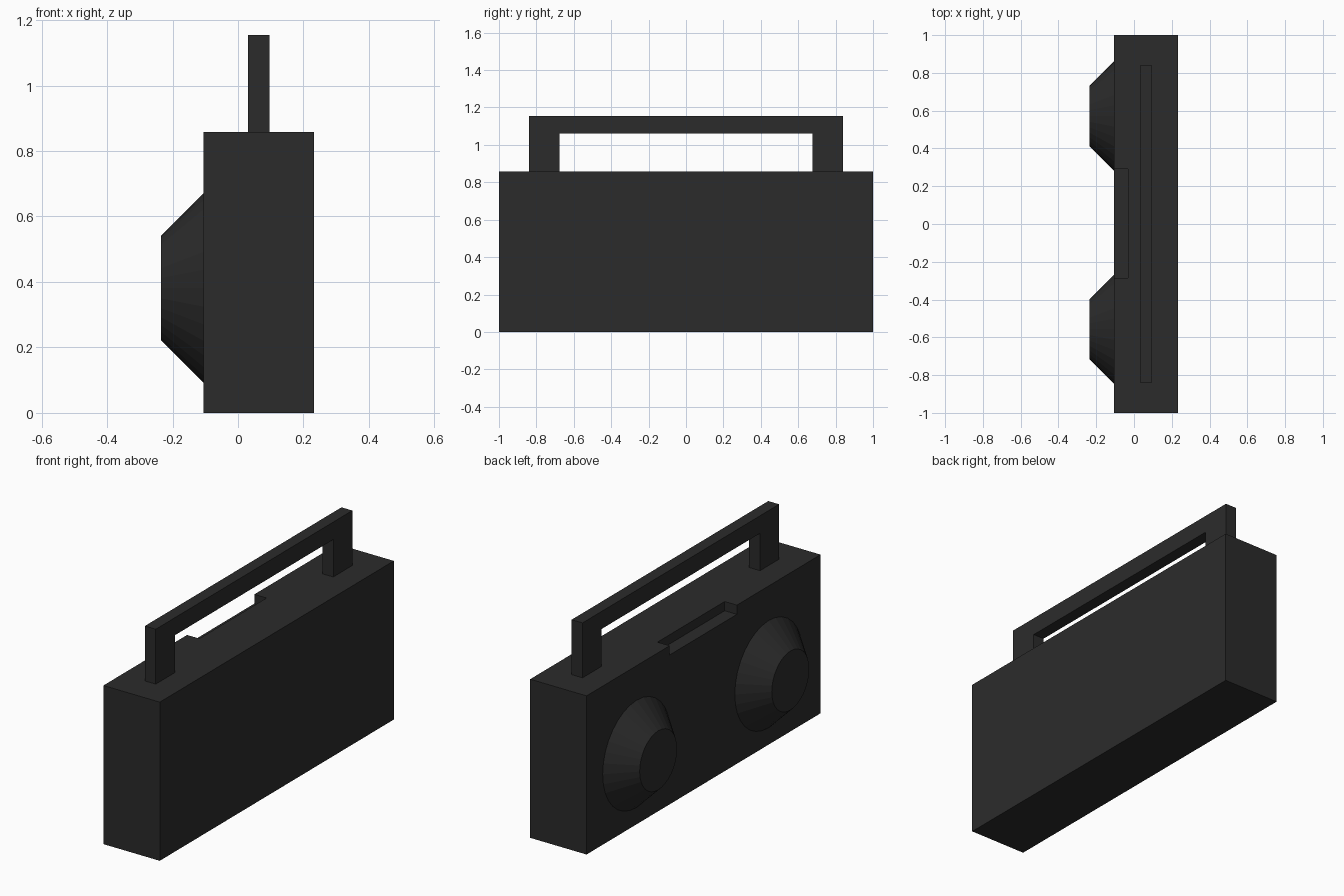
import bpy, bmesh, math
from mathutils import Matrix

if "Cube" in bpy.data.objects:
    bpy.data.objects.remove(bpy.data.objects["Cube"])

mat = bpy.data.materials.new("dark_plastic")
mat.diffuse_color = (0.024, 0.024, 0.024, 1)
mat.use_nodes = True
mat.node_tree.nodes["Principled BSDF"].inputs["Base Color"].default_value = mat.diffuse_color


def finish(name, bm):
    bmesh.ops.recalc_face_normals(bm, faces=bm.faces[:])
    mesh = bpy.data.meshes.new(name)
    bm.to_mesh(mesh)
    bm.free()
    mesh.materials.append(mat)
    obj = bpy.data.objects.new(name, mesh)
    bpy.context.collection.objects.link(obj)
    return obj


def extrude_x(name, profile, x0, x1):
    """Extrude a (y, z) outline from x0 to x1."""
    bm = bmesh.new()
    face = bm.faces.new([bm.verts.new((x0, y, z)) for y, z in profile])
    out = bmesh.ops.extrude_face_region(bm, geom=[face])
    verts = [v for v in out["geom"] if isinstance(v, bmesh.types.BMVert)]
    bmesh.ops.translate(bm, verts=verts, vec=(x1 - x0, 0, 0))
    return finish(name, bm)


def rect(y0, y1, z0, z1):
    return [(y0, z0), (y1, z0), (y1, z1), (y0, z1)]


FACE_X, BACK_X, TOP = -0.105, 0.232, 0.858

# Cabinet with a shallow control recess in the top edge
cabinet = extrude_x("cabinet", rect(-1, 1, 0, TOP), FACE_X, BACK_X)
cutter = extrude_x("recess_cutter", rect(-0.285, 0.29, TOP - 0.05, TOP + 0.1),
                   FACE_X - 0.1, -0.032)
cutter.hide_render = True
cutter.hide_set(True)
cut = cabinet.modifiers.new("recess", "BOOLEAN")
cut.operation = "DIFFERENCE"
cut.solver = "EXACT"
cut.object = cutter
bpy.context.view_layer.objects.active = cabinet
bpy.ops.object.modifier_apply(modifier=cut.name)
bpy.data.objects.remove(cutter)

# Carrying handle
half = [(0.84, TOP), (0.84, 1.155)]
inner = [(0.677, 1.06), (0.677, TOP)]
extrude_x("handle",
          [(-y, z) for y, z in half] + half[::-1] + inner[::-1]
          + [(-y, z) for y, z in inner], 0.031, 0.096)

# Protruding speaker cones
DEPTH = 0.13
for name, y in (("left_speaker", 0.572), ("right_speaker", -0.557)):
    bm = bmesh.new()
    bmesh.ops.create_cone(
        bm, cap_ends=True, segments=32, radius1=0.29, radius2=0.16, depth=DEPTH,
        matrix=Matrix.Translation((FACE_X - DEPTH / 2, y, 0.381))
        @ Matrix.Rotation(-math.pi / 2, 4, "Y"))
    finish(name, bm)
